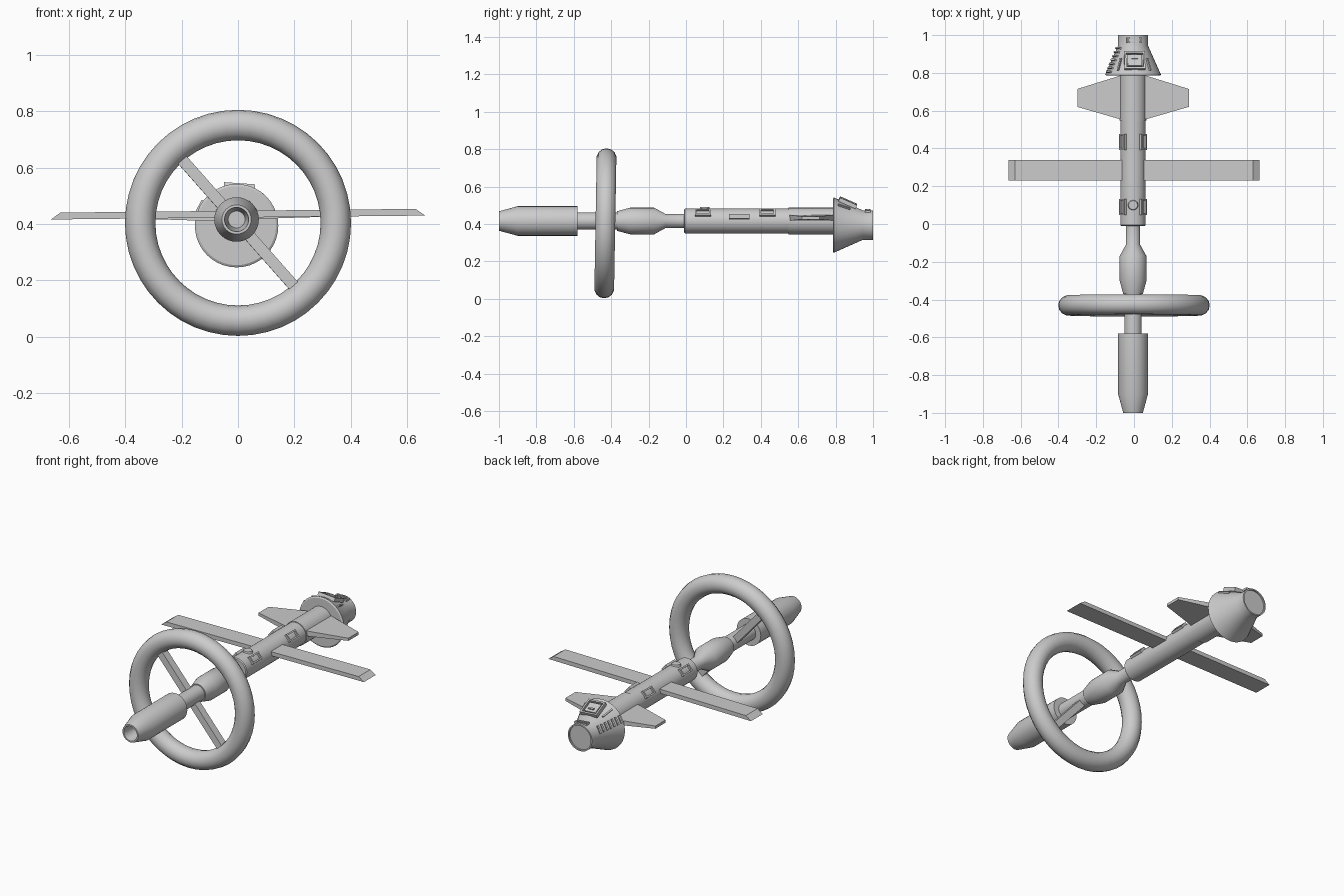
import bpy, bmesh, math
from mathutils import Matrix, Vector

if "Cube" in bpy.data.objects:
    bpy.data.objects.remove(bpy.data.objects["Cube"])

CX, CZ = -0.005, 0.416      # hull axis
POD_Z = 0.394               # capsule axis


def finish(name, bm, angle=30):
    bmesh.ops.recalc_face_normals(bm, faces=bm.faces)
    me = bpy.data.meshes.new(name)
    bm.to_mesh(me)
    bm.free()
    ob = bpy.data.objects.new(name, me)
    bpy.context.collection.objects.link(ob)
    bpy.ops.object.select_all(action='DESELECT')
    ob.select_set(True)
    bpy.context.view_layer.objects.active = ob
    bpy.ops.object.shade_smooth_by_angle(angle=math.radians(angle))
    return ob


def lathe(name, profile, cx=CX, cz=CZ, n=32):
    """Revolve (y, radius) pairs around the long axis, ends capped."""
    bm = bmesh.new()
    rings = []
    for y, r in profile:
        rings.append([bm.verts.new((cx + r * math.cos(2 * math.pi * i / n), y,
                                    cz + r * math.sin(2 * math.pi * i / n))) for i in range(n)])
    for a, b in zip(rings, rings[1:]):
        for i in range(n):
            j = (i + 1) % n
            bm.faces.new((a[i], a[j], b[j], b[i]))
    bm.faces.new(rings[0])
    bm.faces.new(rings[-1])
    return finish(name, bm)


def plate(name, bottom, top, z0, z1, roll=0.0):
    """Solid between two matching xy outlines."""
    bm = bmesh.new()
    lo = [bm.verts.new((x, y, z0)) for x, y in bottom]
    hi = [bm.verts.new((x, y, z1)) for x, y in top]
    bm.faces.new(lo)
    bm.faces.new(hi)
    n = len(lo)
    for i in range(n):
        j = (i + 1) % n
        bm.faces.new((lo[i], lo[j], hi[j], hi[i]))
    pivot = Vector((0, 0, (z0 + z1) / 2))
    bmesh.ops.rotate(bm, verts=bm.verts, cent=pivot, matrix=Matrix.Rotation(-roll, 3, 'Y'))
    return finish(name, bm)


def on_surface(y, r, deg, slope=0.0, cz=CZ):
    """Local axes on a hull: X tangent, Y along the hull, Z outward."""
    a = math.radians(deg)
    rad, ax = Vector((math.cos(a), 0, math.sin(a))), Vector((0, 1, 0))
    nrm = rad * math.cos(slope) + ax * math.sin(slope)
    along = ax * math.cos(slope) - rad * math.sin(slope)
    m = Matrix((along.cross(nrm), along, nrm)).transposed().to_4x4()
    m.translation = Vector((CX, y, cz)) + rad * r
    return m


def boxes(name, mat, parts):
    """Boxes given as (centre, size) in the local frame mat."""
    bm = bmesh.new()
    for c, s in parts:
        bmesh.ops.create_cube(bm, size=1, matrix=mat @ Matrix.Translation(c) @ Matrix.Diagonal((*s, 1)))
    return finish(name, bm)


def frame(w, l, t, h):
    """Four bars forming a rectangle."""
    return [((sx * (w - t) / 2, 0, 0), (t, l, h)) for sx in (-1, 1)] + \
           [((0, sy * (l - t) / 2, 0), (w, t, h)) for sy in (-1, 1)]


# Drive section with hollow nozzle, connecting shafts and main hull
lathe("engine", [(-0.90, 0.03), (-1.0, 0.043), (-1.0, 0.052), (-0.90, 0.079), (-0.58, 0.079)])
lathe("hub_shaft", [(-0.585, 0.046), (-0.36, 0.046)])
lathe("tank", [(-0.37, 0.052), (-0.30, 0.071), (-0.17, 0.071), (-0.11, 0.038), (0.0, 0.038)])
lathe("main_hull", [(-0.01, 0.062), (-0.005, 0.067), (0.55, 0.067)])
lathe("rear_hull", [(0.548, 0.071), (0.79, 0.071)])

# Capsule
lathe("capsule", [(0.785, 0.14), (0.79, 0.148), (0.945, 0.079), (1.0, 0.079),
                  (1.0, 0.071), (0.992, 0.071)], cz=POD_Z, n=40)

# Habitat ring, leaning very slightly
MAJ, MIN, R, T = 48, 14, 0.347, 0.054
bm = bmesh.new()
tilt = Matrix.Translation((0, -0.431, 0.404)) @ Matrix.Rotation(math.radians(-1), 4, 'X')
grid = []
for i in range(MAJ):
    u = 2 * math.pi * i / MAJ
    grid.append([])
    for j in range(MIN):
        v = 2 * math.pi * j / MIN
        d = R + T * math.cos(v)
        grid[i].append(bm.verts.new(tilt @ Vector((d * math.cos(u), T * math.sin(v), d * math.sin(u)))))
for i in range(MAJ):
    for j in range(MIN):
        k, m = (i + 1) % MAJ, (j + 1) % MIN
        bm.faces.new((grid[i][j], grid[k][j], grid[k][m], grid[i][m]))
finish("habitat_ring", bm)

# Diagonal spoke through the hub
boxes("ring_spoke", tilt @ Matrix.Rotation(math.radians(48.5), 4, 'Y'),
      [((0, 0, 0), (0.64, 0.045, 0.04))])

# Long panel wing with bevelled ends
Y0, Y1 = 0.23, 0.34
plate("panel_wing", [(-0.664, Y0), (0.664, Y0), (0.664, Y1), (-0.664, Y1)],
      [(-0.63, Y0), (0.63, Y0), (0.63, Y1), (-0.63, Y1)], 0.423, 0.447, math.radians(0.6))

# Tapered rear fins, thinner at the tip
for side, s in (("left", -1), ("right", 1)):
    bm = bmesh.new()
    outline = [(0.03, 0.55, 0.015), (0.07, 0.555, 0.015), (0.295, 0.62, 0.008),
               (0.295, 0.715, 0.008), (0.07, 0.785, 0.015), (0.03, 0.785, 0.015)]
    lo = [bm.verts.new((CX + s * x, y, 0.429 + s * 0.004 - h)) for x, y, h in outline]
    hi = [bm.verts.new((CX + s * x, y, 0.429 + s * 0.004 + h)) for x, y, h in outline]
    bm.faces.new(lo)
    bm.faces.new(hi)
    for i in range(6):
        j = (i + 1) % 6
        bm.faces.new((lo[i], lo[j], hi[j], hi[i]))
    finish(side + "_fin", bm)

# Hull hatches: raised frames along both shoulders, a round port on top
for y in (0.09, 0.435):
    for deg in (40, 140):
        boxes("hull_hatch", on_surface(y, 0.071, deg), frame(0.045, 0.085, 0.009, 0.014))
bm = bmesh.new()
bmesh.ops.create_cone(bm, cap_ends=True, segments=12, radius1=0.028, radius2=0.024, depth=0.014,
                      matrix=on_surface(0.10, 0.068, 90))
finish("top_port", bm)

# Capsule details
SL = math.atan2(0.069, 0.155)


def cone_at(y, deg, lift=0.0):
    return on_surface(y, 0.148 - (y - 0.79) * 0.069 / 0.155 + lift, deg, SL, POD_Z)


boxes("capsule_hatch", cone_at(0.865, 86, 0.006),
      frame(0.11, 0.10, 0.01, 0.022) + [((0, 0, -0.002), (0.075, 0.065, 0.018)),
                                        ((0, 0.012, 0.008), (0.035, 0.01, 0.012))])
for deg in (50, 124):
    boxes("capsule_rail", cone_at(0.845, deg, 0.004), [((0, 0, 0), (0.008, 0.07, 0.014))])
for i in range(7):
    boxes("capsule_louver", cone_at(0.805 + 0.021 * i, 152, 0.003), [((0, 0, 0), (0.045, 0.009, 0.014))])
boxes("collar_vent", on_surface(0.972, 0.077, 85, 0, POD_Z), frame(0.08, 0.03, 0.008, 0.012))
